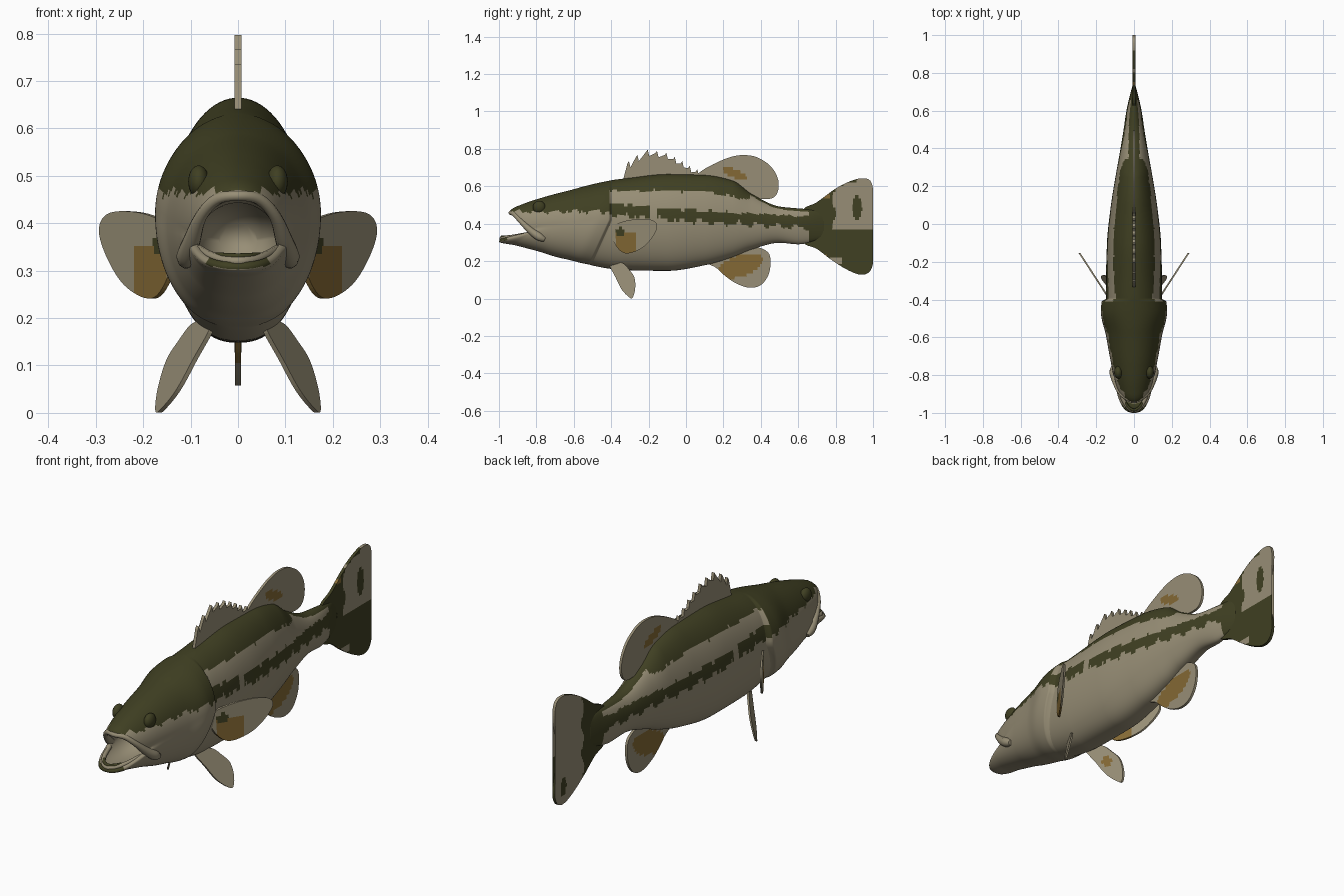
import bpy, bmesh, math
from mathutils import Vector

if "Cube" in bpy.data.objects:
    bpy.data.objects.remove(bpy.data.objects["Cube"])


def material(name, rgb):
    m = bpy.data.materials.new(name)
    m.diffuse_color = (*rgb, 1)
    m.use_nodes = True
    m.node_tree.nodes["Principled BSDF"].inputs["Base Color"].default_value = m.diffuse_color
    return m


MATS = [material("pale tan", (0.31, 0.27, 0.18)),
        material("dark olive", (0.05, 0.05, 0.016)),
        material("golden brown", (0.23, 0.14, 0.035))]
TAN, OLIVE, GOLD = 0, 1, 2


def finish(name, bm, smooth):
    me = bpy.data.meshes.new(name)
    for f in bm.faces:
        f.smooth = smooth
    bm.to_mesh(me)
    bm.free()
    for m in MATS:
        me.materials.append(m)
    ob = bpy.data.objects.new(name, me)
    bpy.context.collection.objects.link(ob)
    return ob


def spline(pts, closed, n=6):
    """Catmull-Rom curve through the points."""
    pts = [Vector(p) for p in pts]
    k = len(pts)
    get = (lambda i: pts[i % k]) if closed else (lambda i: pts[max(0, min(k - 1, i))])
    out = []
    for i in range(k if closed else k - 1):
        a, b, c, d = get(i - 1), get(i), get(i + 1), get(i + 2)
        for j in range(n):
            t = j / n
            out.append(0.5 * (2 * b + (c - a) * t + (2 * a - 5 * b + 4 * c - d) * t * t
                              + (3 * b - a - 3 * c + d) * t ** 3))
    if not closed:
        out.append(pts[-1])
    return out


def inside(y, z, cy, cz, ry, rz):
    return ((y - cy) / ry) ** 2 + ((z - cz) / rz) ** 2 < 1


# ---- Body: y, top, bottom, half width, widest height, top lean, bottom lean
KEYS = [(-.83, .455, .318, .085, .36, -.11, -.165),
        (-.825, .47, .303, .095, .36, -.115, -.175),
        (-.79, .502, .286, .108, .375, -.09, -.13),
        (-.70, .545, .243, .128, .39, -.05, -.06),
        (-.58, .59, .21, .150, .40, 0, -.06),
        (-.46, .62, .19, .175, .42, 0, -.10),
        (-.41, .63, .182, .171, .42, 0, -.11),
        (-.395, .633, .178, .147, .42, 0, -.11),
        (-.30, .645, .152, .148, .41, 0, -.04),
        (-.10, .665, .148, .143, .41, 0, 0),
        (.10, .66, .178, .122, .41, 0, 0),
        (.25, .63, .222, .098, .41, 0, 0),
        (.35, .56, .262, .080, .40, 0, 0),
        (.50, .492, .298, .055, .395, 0, 0),
        (.60, .482, .290, .040, .39, 0, 0),
        (.68, .475, .305, .022, .39, 0, 0),
        (.74, .45, .33, .006, .39, 0, 0)]
# throat rings, from the back of the mouth out to the lip
THROAT = [(-.62, .40, .33, .04, .365, 0, 0),
          (-.74, .44, .30, .085, .37, -.07, -.10),
          (-.80, .443, .308, .083, .362, -.10, -.15)]


def slope(i, c):
    sec = [(KEYS[j + 1][c] - KEYS[j][c]) / (KEYS[j + 1][0] - KEYS[j][0])
           for j in (i - 1, i) if 0 <= j < len(KEYS) - 1]
    if len(sec) == 1:
        return sec[0]
    return 2 * sec[0] * sec[1] / (sec[0] + sec[1]) if sec[0] * sec[1] > 0 else 0


def section(y):
    i = max(j for j in range(len(KEYS) - 1) if KEYS[j][0] <= y + 1e-9)
    a, b = KEYS[i], KEYS[i + 1]
    h = b[0] - a[0]
    t = (y - a[0]) / h
    row = [y]
    for c in range(1, 7):
        row.append((2 * t**3 - 3 * t**2 + 1) * a[c] + (t**3 - 2 * t**2 + t) * h * slope(i, c)
                   + (3 * t**2 - 2 * t**3) * b[c] + (t**3 - t**2) * h * slope(i + 1, c))
    return row


def body_colour(p, top):
    y, z = p.y, p.z
    wob = .007 * math.sin(y * 61) + .005 * math.sin(y * 147 + 1)
    if y > .655 or (y < -.955 and .308 < z < .36):
        return OLIVE
    if y < -.41:
        return OLIVE if z > .465 + wob else TAN
    edge = .575 if y < .1 else .575 - (y - .1) * .2
    if (y < .34 and z > edge + wob * .6) or z > top - .014:
        return OLIVE
    mid = .48 - (y + .4) * .10 if y < -.1 else .45 - (y + .1) * .055
    if abs(z - mid + wob * .5) < .03 + wob and not -.19 < y < -.155:
        return OLIVE
    return TAN


SEG = 88
samples = sorted({round(-.83 + 1.57 * i / 170, 4) for i in range(171)} | {k[0] for k in KEYS})
rows = THROAT + [section(y) for y in samples]
bm = bmesh.new()
rings = []
for y, zt, zb, w, zm, lt, lb in rows:
    ring = []
    for k in range(SEG):
        a = 2 * math.pi * k / SEG
        c, s = math.cos(a), math.sin(a)
        x = w * math.copysign(abs(c) ** (1 if s >= 0 else .82), c)
        ring.append(bm.verts.new((x, y + (lt * s if s > 0 else -lb * s),
                                  zm + s * ((zt - zm) if s > 0 else (zm - zb)))))
    rings.append(ring)
for i in range(len(rings) - 1):
    for k in range(SEG):
        q = (k + 1) % SEG
        f = bm.faces.new((rings[i][k], rings[i][q], rings[i + 1][q], rings[i + 1][k]))
        f.material_index = body_colour(f.calc_center_median(), rows[i][1])
bm.faces.new(rings[0])
bm.faces.new(rings[-1]).material_index = OLIVE
bmesh.ops.recalc_face_normals(bm, faces=bm.faces)
finish("body", bm, True)


# ---- Fins: (y, z) outline cut into a fine grid, thickened, coloured, then placed
def fin(name, outline, place=lambda y, z: 0, colour=lambda x, y, z: TAN,
        thick=.012, smooth=True, sides=(1,)):
    pts = spline(outline, True) if smooth else [Vector(p) for p in outline]
    for side in sides:
        bm = bmesh.new()
        bm.faces.new([bm.verts.new((0, p.x, p.y)) for p in pts])
        bmesh.ops.triangulate(bm, faces=bm.faces[:])
        for axis in (1, 2):
            no = Vector((0, 0, 0))
            no[axis] = 1
            for i in range(-60, 61):
                bmesh.ops.bisect_plane(bm, geom=bm.verts[:] + bm.edges[:] + bm.faces[:],
                                       plane_co=no * (i * .0167 + .0013), plane_no=no, dist=1e-5)
        front = bm.faces[:]
        ext = bmesh.ops.extrude_face_region(bm, geom=front, use_keep_orig=True)
        moved = {v for v in ext["geom"] if isinstance(v, bmesh.types.BMVert)}
        for v in bm.verts:
            v.co.x = thick / 2 if v in moved else -thick / 2
        bmesh.ops.recalc_face_normals(bm, faces=bm.faces)
        for f in bm.faces:
            f.material_index = colour(*f.calc_center_median())
        for v in bm.verts:
            v.co.x = side * (v.co.x + place(v.co.y, v.co.z))
        if side < 0:
            bmesh.ops.reverse_faces(bm, faces=bm.faces[:])
        finish(name if len(sides) == 1 else name + ("_right" if side > 0 else "_left"), bm, False)


# spiny dorsal fin: spine tips with notches between
tips = [(-.305, .735), (-.26, .768), (-.205, .797), (-.155, .79), (-.105, .78),
        (-.06, .757), (-.02, .735), (.02, .71), (.06, .69)]
spiny = [(-.34, .62)]
for i, (y, z) in enumerate(tips):
    spiny += [(y - .008, z - .012), (y, z)]
    if i < len(tips) - 1:
        spiny += [(y + .008, z - .035), (y + .022, (z + tips[i + 1][1]) / 2 - .03)]
spiny += [(.075, .64)]
fin("spiny_dorsal_fin", spiny, thick=.014, smooth=False)

fin("soft_dorsal_fin",
    [(.05, .64), (.08, .68), (.16, .725), (.24, .757), (.31, .767), (.38, .755), (.45, .71),
     (.49, .645), (.493, .58), (.465, .538), (.40, .533), (.34, .55), (.28, .58), (.15, .62)],
    colour=lambda x, y, z: GOLD if inside(y, z + (y - .26) * .35, .26, .668, .065, .024) else TAN)

fin("anal_fin",
    [(.10, .20), (.16, .165), (.21, .12), (.27, .08), (.34, .058), (.40, .072), (.44, .125),
     (.452, .19), (.44, .245), (.38, .275), (.30, .27), (.20, .23)],
    colour=lambda x, y, z: GOLD if inside(y, z - (y - .29) * .25, .29, .175, .12, .06) else TAN)


def tail_colour(x, y, z):
    wob = .012 * math.sin(z * 45)
    if x >= 0:
        if inside(y, z, .80, .205, .035, .02):
            return TAN
        if inside(y, z, .73, .215, .03, .03) or inside(y, z, .755, .545, .02, .012):
            return GOLD
        dark = (z < .385 + wob or y < .79 + wob or inside(y, z, .915, .485, .025, .065)
                or (z > .595 and .79 < y < .92 and z > .60 + (y - .82) * .3))
    else:
        dark = y < .79 + wob or inside(y, z, .935, .21, .022, .045)
    return OLIVE if dark else TAN


fin("tail_fin",
    [(.62, .465), (.70, .515), (.80, .588), (.88, .628), (.94, .643), (.985, .63), (1, .57),
     (.985, .485), (.955, .43), (.932, .395), (.95, .36), (.98, .29), (1, .20), (.98, .142),
     (.93, .128), (.86, .155), (.78, .205), (.70, .265), (.62, .31)],
    colour=tail_colour, thick=.014)

fin("pectoral_fin",
    [(-.405, .36), (-.38, .395), (-.30, .42), (-.21, .425), (-.165, .41), (-.155, .375),
     (-.185, .32), (-.235, .27), (-.30, .243), (-.345, .25), (-.385, .30)],
    place=lambda y, z: .135 + (y + .39) * .65,
    colour=lambda x, y, z: (OLIVE if inside(y, z, -.352, .357, .024, .022) else
                            GOLD if -.375 < y < -.27 and z < .355 else TAN),
    thick=.01, sides=(1, -1))

fin("pelvic_fin",
    [(-.41, .19), (-.375, .11), (-.345, .05), (-.31, .012), (-.287, .003), (-.272, .05),
     (-.275, .11), (-.30, .15), (-.34, .19)],
    place=lambda y, z: .062 + (y + .4) * .55 + (.17 - z) * .27,
    colour=lambda x, y, z: GOLD if x < 0 and inside(y, z, -.33, .11, .025, .02) else TAN,
    thick=.01, sides=(1, -1))


# ---- Tubes for lips and jaw folds
def tube(name, path, mat):
    cu = bpy.data.curves.new(name, 'CURVE')
    cu.dimensions = '3D'
    cu.bevel_depth = 1
    cu.bevel_resolution = 3
    cu.use_fill_caps = True
    pts = spline(path, False)
    sp = cu.splines.new('POLY')
    sp.points.add(len(pts) - 1)
    for p, q in zip(sp.points, pts):
        p.co = (q[0], q[1], q[2], 1)
        p.radius = q[3]
    sp.use_smooth = True
    cu.materials.append(MATS[mat])
    bpy.context.collection.objects.link(bpy.data.objects.new(name, cu))


def both(half):
    return [(-x, y, z, r) for x, y, z, r in reversed(half[1:])] + half


tube("upper_lip", both([(0, -.938, .458, .011), (.045, -.918, .45, .012), (.078, -.885, .415, .013),
                        (.098, -.83, .362, .019), (.108, -.785, .33, .022),
                        (.110, -.755, .315, .012)]), TAN)
tube("lower_lip", both([(0, -.988, .32, .010), (.03, -.972, .322, .010), (.06, -.925, .332, .010),
                        (.083, -.85, .345, .010)]), TAN)
tube("lower_teeth", both([(0, -.985, .33, .007), (.028, -.97, .331, .007),
                          (.045, -.945, .333, .006)]), OLIVE)

# ---- Eyes
for side, label in ((1, "right"), (-1, "left")):
    bm = bmesh.new()
    bmesh.ops.create_uvsphere(bm, u_segments=24, v_segments=14, radius=1)
    for v in bm.verts:
        v.co = Vector((v.co.x * .022 + side * .083, v.co.y * .034 - .785, v.co.z * .034 + .488))
    for f in bm.faces:
        f.material_index = OLIVE
    finish("eye_" + label, bm, True)
